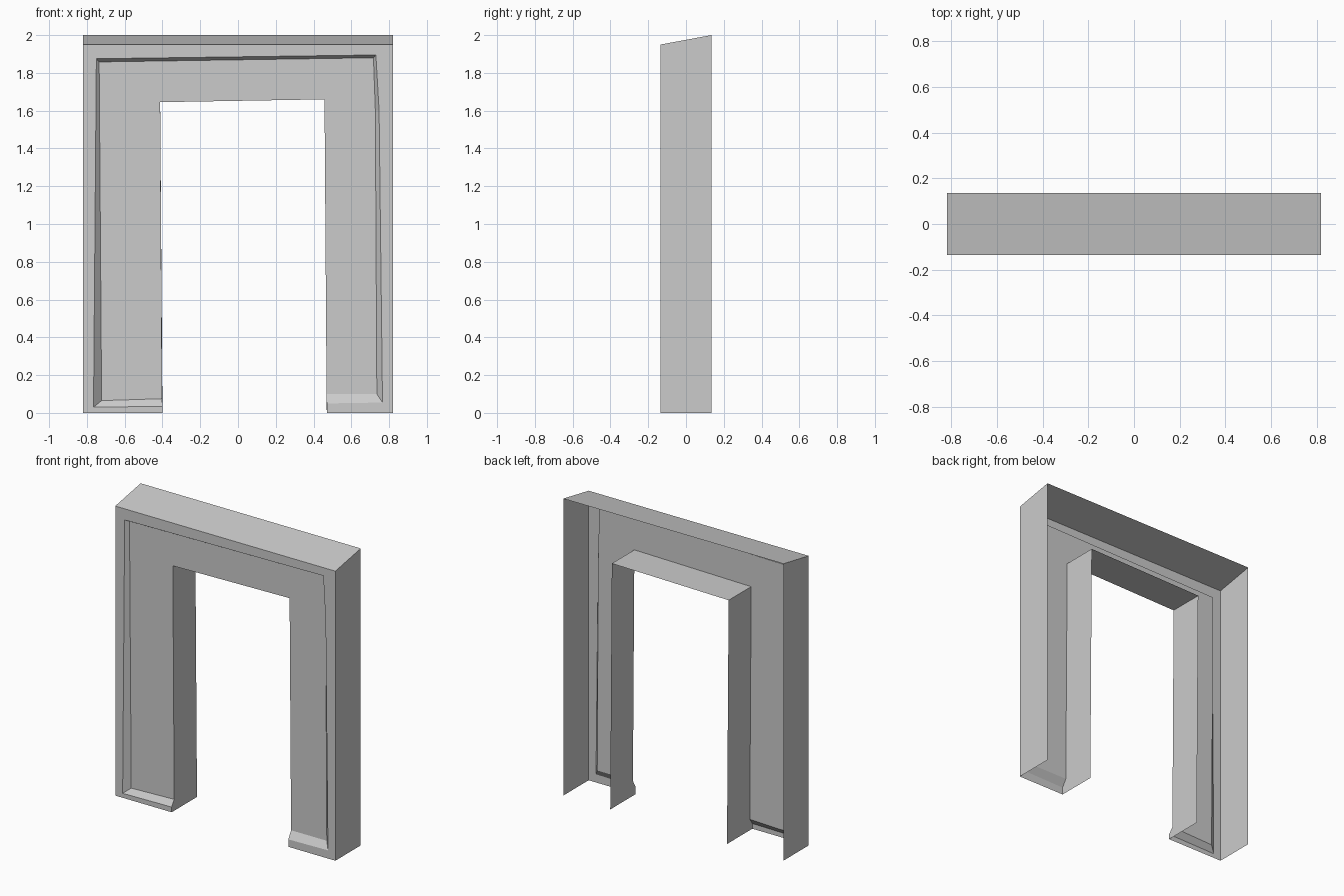
import bpy
import bmesh

cube = bpy.data.objects.get("Cube")
if cube:
    bpy.data.objects.remove(cube, do_unlink=True)

grey = bpy.data.materials.new("plain grey")
grey.use_nodes = True
COLOUR = (0.6, 0.6, 0.6, 1)
grey.diffuse_color = COLOUR
grey.node_tree.nodes["Principled BSDF"].inputs["Base Color"].default_value = COLOUR

FRONT, RECESS, BACK = -0.135, -0.105, 0.135


def at(y, outline):
    """Place an (x, z) outline at depth y."""
    return [(x, y, z) for x, z in outline]


def bridge(a, b):
    """Quads joining two outlines with equal point counts."""
    return [(a[i], a[i + 1], b[i + 1], b[i]) for i in range(len(a) - 1)]


def build(name, faces):
    bm = bmesh.new()
    for face in faces:
        bm.faces.new([bm.verts.new(p) for p in face])
    bmesh.ops.remove_doubles(bm, verts=bm.verts, dist=0.0005)
    mesh = bpy.data.meshes.new(name)
    bm.to_mesh(mesh)
    bm.free()
    mesh.materials.append(grey)
    obj = bpy.data.objects.new(name, mesh)
    bpy.context.collection.objects.link(obj)


# Outlines run from the right foot, over the top, to the left foot
rim = at(FRONT, [(-.4, 0), (-.82, 0), (-.82, 1.95), (.82, 1.95),
                 (.82, 1.6), (.82, 0), (.47, 0)])
groove = at(FRONT, [(-.4, .035), (-.765, .03), (-.75, 1.875), (.73, 1.895),
                    (.747, 1.6), (.765, .055), (.47, .05)])
panel = at(RECESS, [(-.402, .075), (-.722, .065), (-.735, 1.858), (.717, 1.88),
                    (.727, 1.6), (.735, .1), (.469, .1)])
top_r, top_l = at(RECESS, [(-.412, 1.645), (.458, 1.66)])

# Raised border and the slope down into the recess
build("front_border", bridge(groove, rim))
build("recess_bevel", bridge(panel, groove))

# Recessed panel around the doorway
build("front_panel", [
    (panel[0], top_r, panel[2], panel[1]),
    (top_r, top_l, panel[3], panel[2]),
    (top_l, panel[6], panel[5], panel[4], panel[3]),
])

# Outer sides and sloping top, open at the back and underneath
back = at(BACK, [(-.82, 0), (-.82, 2), (.82, 2), (.82, 0)])
build("outer_shell", bridge(back, [rim[1], rim[2], rim[3], rim[5]]))

# Doorway jambs and lintel, following the stepped front edge at each foot
lining = at(BACK, [(-.4, 0), (-.412, 1.645), (.458, 1.66), (.47, 0)])
build("doorway_lining", [
    (rim[0], lining[0], lining[1], top_r, panel[0], groove[0]),
    (top_r, lining[1], lining[2], top_l),
    (top_l, lining[2], lining[3], rim[6], groove[6], panel[6]),
])
